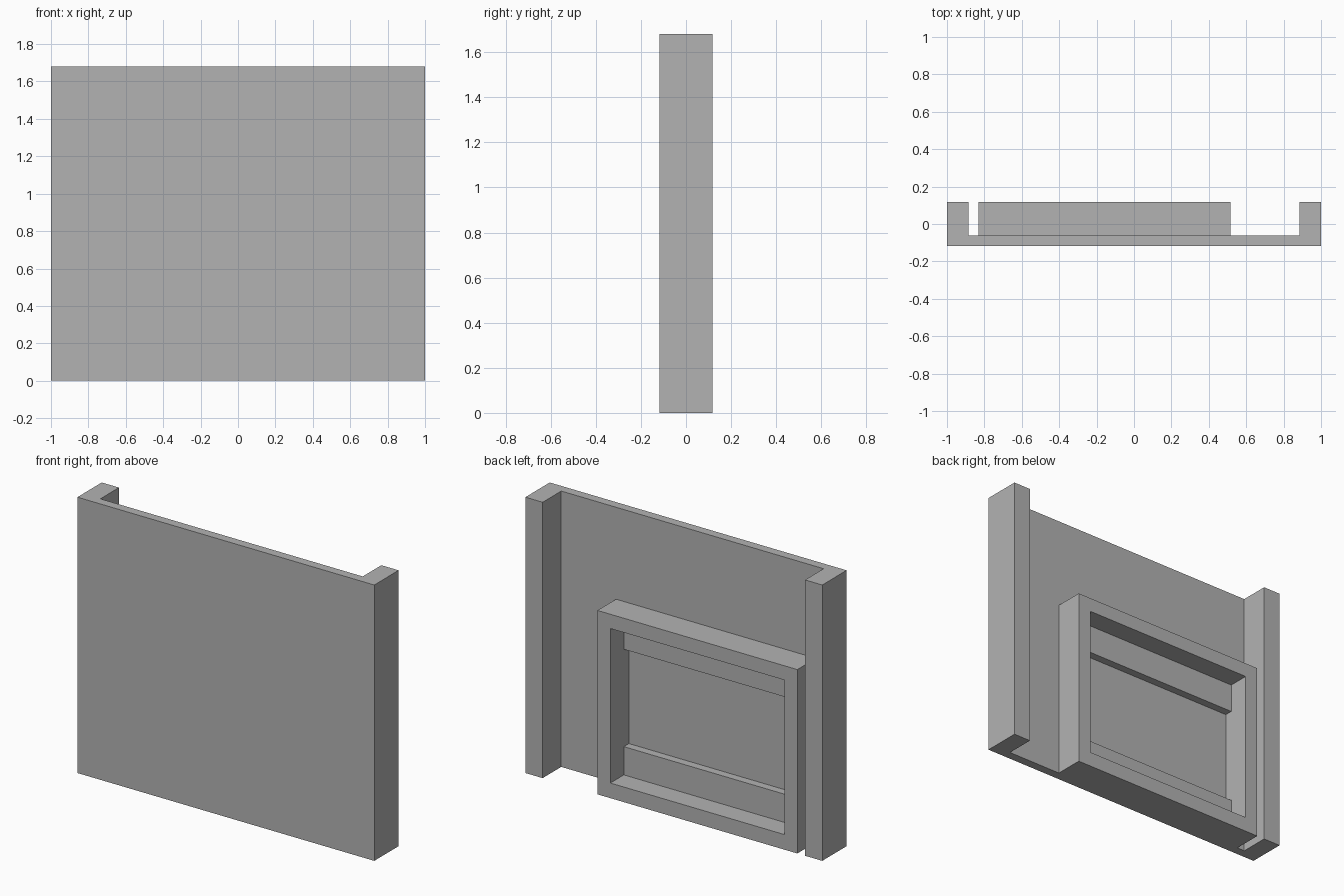
import bpy
import bmesh

cube = bpy.data.objects.get("Cube")
if cube:
    bpy.data.objects.remove(cube, do_unlink=True)

# Single plain material
grey = bpy.data.materials.new("plain_grey")
grey.use_nodes = True
colour = (0.45, 0.45, 0.45, 1.0)
grey.diffuse_color = colour
grey.node_tree.nodes["Principled BSDF"].inputs["Base Color"].default_value = colour

FRONT, WALL, BACK = -0.117, -0.062, 0.117   # depth planes
HEIGHT = 1.68


def extrude(name, outline, axis, start, end):
    """Extrude a flat outline along z (x, y points) or y (x, z points)."""
    bm = bmesh.new()
    place = (lambda a, b: (a, b, start)) if axis == "z" else (lambda a, b: (a, start, b))
    face = bm.faces.new([bm.verts.new(place(a, b)) for a, b in outline])
    moved = bmesh.ops.extrude_face_region(bm, geom=[face])["geom"]
    shift = (0, 0, end - start) if axis == "z" else (0, end - start, 0)
    bmesh.ops.translate(bm, vec=shift,
                        verts=[v for v in moved if isinstance(v, bmesh.types.BMVert)])
    bmesh.ops.recalc_face_normals(bm, faces=bm.faces)
    mesh = bpy.data.meshes.new(name)
    bm.to_mesh(mesh)
    bm.free()
    mesh.materials.append(grey)
    obj = bpy.data.objects.new(name, mesh)
    bpy.context.collection.objects.link(obj)
    return obj


# Wall panel with a return at each side, as one channel section
post = 0.884
extrude("wall_panel", [(-1, FRONT), (1, FRONT), (1, BACK), (post, BACK), (post, WALL),
                       (-post, WALL), (-post, BACK), (-1, BACK)], "z", 0, HEIGHT)

# Rectangular frame on the back: a slit-free ring made by cutting the opening
left, right, top, rim = 0.515, -0.832, 1.12, 0.087


def rectangle(x0, x1, z0, z1):
    return [(x0, z0), (x1, z0), (x1, z1), (x0, z1)]


frame = extrude("back_frame", rectangle(right, left, 0, top), "y", WALL, BACK)
cutter = extrude("frame_opening_cutter",
                 rectangle(right + rim, left - rim, rim + 0.005, top - rim), "y", -0.3, 0.3)
cutter.hide_render = True
cutter.hide_viewport = True
cut = frame.modifiers.new("opening", "BOOLEAN")
cut.operation = "DIFFERENCE"
cut.solver = "EXACT"
cut.object = cutter

# Shallow rails across the bottom and top of the opening
for name, z0, z1 in (("lower_rail", rim + 0.005, 0.264), ("upper_rail", 0.857, top - rim)):
    extrude(name, rectangle(right + rim, left - rim, z0, z1), "y", WALL, -0.013)
